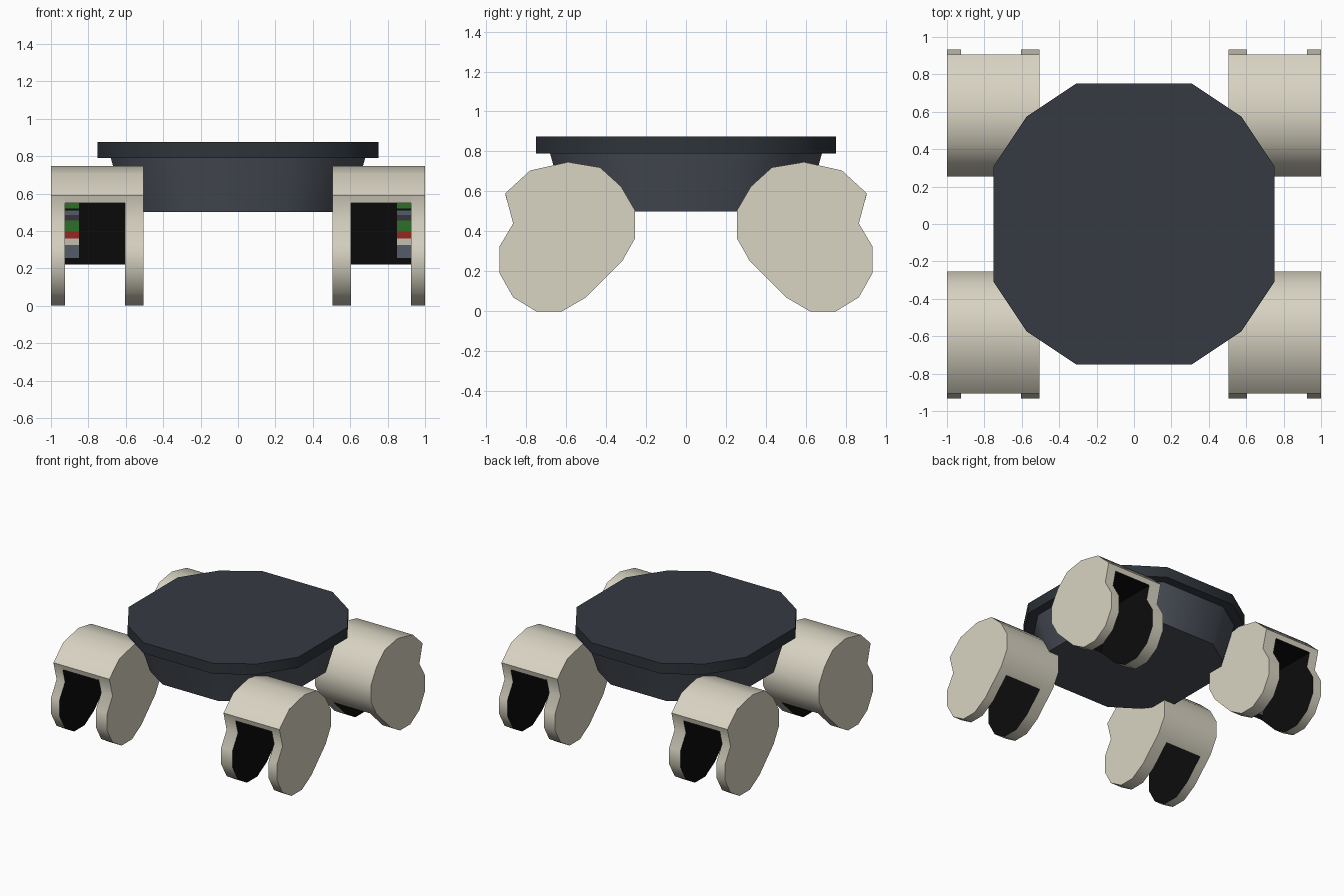
import bpy, bmesh, math

if "Cube" in bpy.data.objects:
    bpy.data.objects.remove(bpy.data.objects["Cube"])


def material(name, r, g, b):
    m = bpy.data.materials.new(name)
    lin = [((c / 255 + 0.055) / 1.055) ** 2.4 for c in (r, g, b)]
    m.diffuse_color = (*lin, 1)
    m.use_nodes = True
    m.node_tree.nodes["Principled BSDF"].inputs["Base Color"].default_value = m.diffuse_color
    return m


BEIGE = material("beige", 216, 211, 194)
BLACK = material("black", 12, 12, 12)
DARK = material("dark slate", 54, 59, 66)
RIM = material("rim slate", 46, 52, 58)
GREY = material("slate grey", 75, 80, 89)
GREEN = material("green", 50, 125, 45)
RED = material("red", 165, 45, 38)
PLUM = material("dark plum", 62, 58, 72)
STEEL = material("steel grey", 95, 103, 115)


def finish(name, bm, mats, angle=50):
    bmesh.ops.recalc_face_normals(bm, faces=bm.faces)
    me = bpy.data.meshes.new(name)
    bm.to_mesh(me)
    bm.free()
    for m in mats:
        me.materials.append(m)
    me.shade_smooth()
    me.set_sharp_from_angle(angle=math.radians(angle))
    ob = bpy.data.objects.new(name, me)
    bpy.context.collection.objects.link(ob)
    return ob


def loft(bm, a, b):
    """Closed solid between two matching loops; returns side faces and the two caps."""
    va = [bm.verts.new(p) for p in a]
    vb = [bm.verts.new(p) for p in b]
    n = len(va)
    sides = [bm.faces.new((va[i], va[(i + 1) % n], vb[(i + 1) % n], vb[i])) for i in range(n)]
    return sides, bm.faces.new(va), bm.faces.new(vb)


def prism(bm, profile, x0, x1, sx, sy):
    """Extrude a (y, z) profile along x, mirrored by the signs sx, sy."""
    return loft(bm, [(sx * x0, sy * y, z) for y, z in profile],
                [(sx * x1, sy * y, z) for y, z in profile])


# Body: twelve-sided lid over a tapered bowl
def ring(half, z):
    r = half / math.cos(math.radians(22.5))
    return [(r * math.cos(math.radians(q * 90 + a)), r * math.sin(math.radians(q * 90 + a)), z)
            for q in range(4) for a in (22.5, 45, 67.5)]


bm = bmesh.new()
sides, _, _ = loft(bm, ring(0.75, 0.79), ring(0.75, 0.875))
for f in sides:
    f.material_index = 1
finish("body_lid", bm, [DARK, RIM])

bm = bmesh.new()
loft(bm, ring(0.60, 0.5), ring(0.68, 0.79))
finish("body_bowl", bm, [GREY])

# Leg outlines in (y, z), drawn for the front legs
upper = [(-0.32, 0.25), (-0.255, 0.365), (-0.255, 0.505), (-0.325, 0.625), (-0.43, 0.72),
         (-0.59, 0.747), (-0.78, 0.705), (-0.905, 0.59)]
cheek = upper + [(-0.865, 0.44), (-0.933, 0.325), (-0.933, 0.19), (-0.865, 0.07),
                 (-0.75, 0), (-0.62, 0), (-0.5, 0.07)]
core = [(-0.42, 0.55), (-0.35, 0.22)] + upper + [(-0.895, 0.55)]

# Stripes on the slot's rear wall: bottom z, top z, colour slot
stripes = [(0.52, 0.55, 0), (0.485, 0.51, 1), (0.455, 0.485, 2), (0.395, 0.455, 0),
           (0.36, 0.395, 3), (0.325, 0.36, 4), (0.255, 0.325, 1)]


def wall_y(z):
    return -0.42 + (0.55 - z) * 0.07 / 0.33


for sx, xn in ((-1, "left"), (1, "right")):
    for sy, yn in ((1, "front"), (-1, "back")):
        # Two cheeks with black inner faces, joined by a core with a black hollow
        bm = bmesh.new()
        _, _, inner = prism(bm, cheek, 0.505, 0.605, sx, sy)
        inner.material_index = 1
        _, inner, _ = prism(bm, cheek, 0.925, 1.0, sx, sy)
        inner.material_index = 1
        sides, c0, c1 = prism(bm, core, 0.605, 0.925, sx, sy)
        for f in (sides[0], sides[-1], c0, c1):
            f.material_index = 1
        finish(f"{yn}_{xn}_leg", bm, [BEIGE, BLACK])

        # Thin coloured stripes inside the slot
        bm = bmesh.new()
        for z0, z1, k in stripes:
            y0, y1 = wall_y(z0), wall_y(z1)
            sides, a, b = prism(bm, [(y0, z0), (y1, z1), (y1 - 0.005, z1), (y0 - 0.005, z0)],
                                0.85, 0.925, sx, sy)
            for f in sides + [a, b]:
                f.material_index = k
        finish(f"{yn}_{xn}_leg_stripes", bm, [GREEN, STEEL, PLUM, RED, BEIGE], 30)
